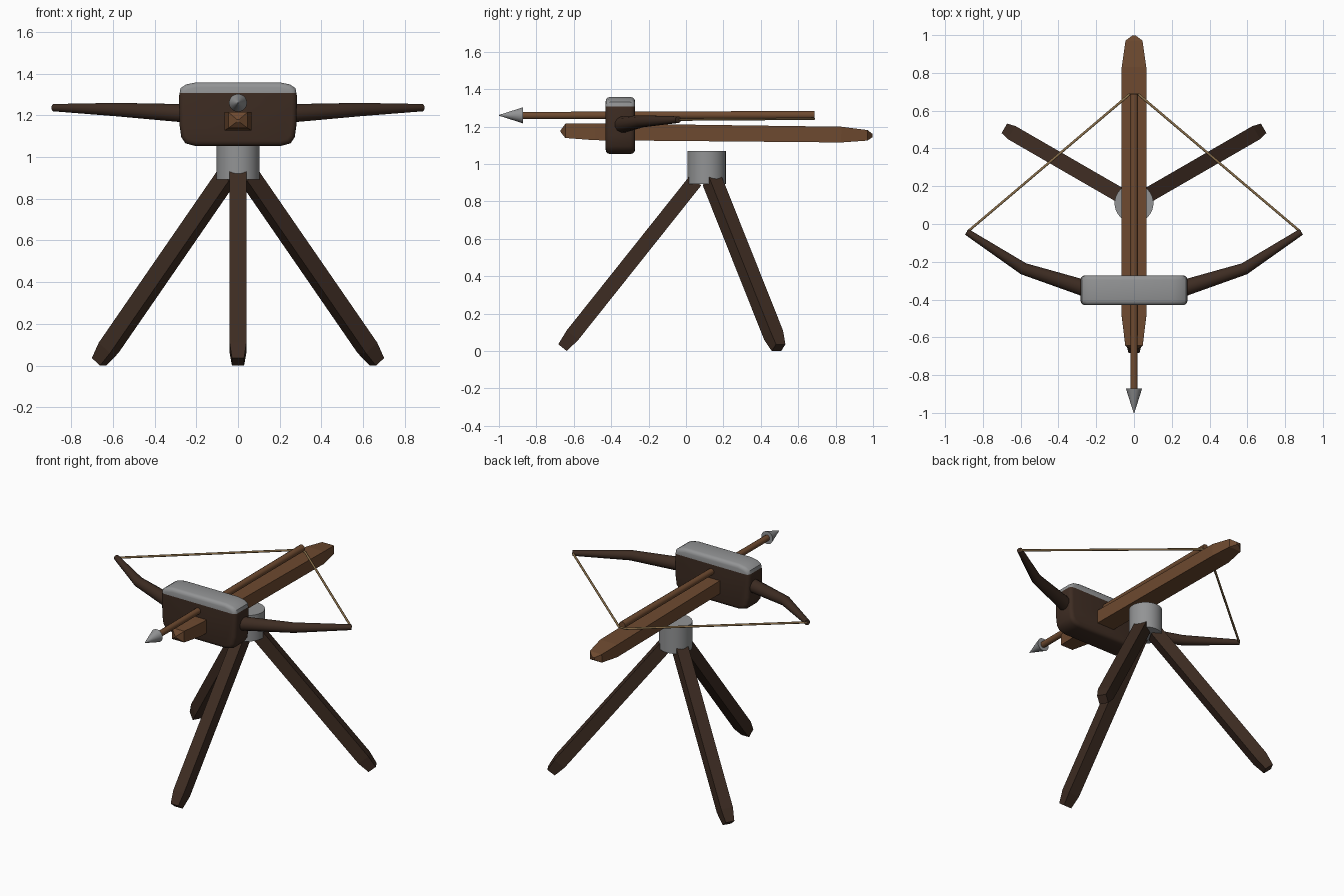
import bpy, bmesh, math
from mathutils import Vector

if "Cube" in bpy.data.objects:
    bpy.data.objects.remove(bpy.data.objects["Cube"])


def material(name, rgb):
    m = bpy.data.materials.new(name)
    m.diffuse_color = (*rgb, 1)
    m.use_nodes = True
    m.node_tree.nodes["Principled BSDF"].inputs["Base Color"].default_value = m.diffuse_color
    return m


DARK = material("dark wood", (0.047, 0.025, 0.016))
WOOD = material("brown wood", (0.155, 0.068, 0.029))
STEEL = material("grey steel", (0.29, 0.295, 0.30))
CORD = material("tan cord", (0.24, 0.15, 0.065))


def finish(name, bm, mats, angle=None):
    bmesh.ops.recalc_face_normals(bm, faces=bm.faces[:])
    me = bpy.data.meshes.new(name)
    bm.to_mesh(me)
    bm.free()
    for m in mats:
        me.materials.append(m)
    if angle:
        me.shade_smooth()
        me.set_sharp_from_angle(angle=math.radians(angle))
    ob = bpy.data.objects.new(name, me)
    bpy.context.collection.objects.link(ob)
    return ob


def loft(name, sections, sides, mat, angle=None):
    """Skin a path of (centre, half width, half height) sections."""
    bm = bmesh.new()
    pts = [Vector(s[0]) for s in sections]
    rings = []
    for i, (_, w, h) in enumerate(sections):
        t = (pts[min(i + 1, len(pts) - 1)] - pts[max(i - 1, 0)]).normalized()
        side = t.cross(Vector((0, 0, 1))).normalized()
        up = side.cross(t)
        k = math.sqrt(2) if sides == 4 else 1
        ring = []
        for j in range(sides):
            a = 2 * math.pi * (j + 0.5) / sides
            ring.append(bm.verts.new(pts[i] + side * (k * w * math.cos(a)) + up * (k * h * math.sin(a))))
        rings.append(ring)
    for a, b in zip(rings, rings[1:]):
        for j in range(sides):
            n = (j + 1) % sides
            bm.faces.new((a[j], a[n], b[n], b[j]))
    bm.faces.new(rings[0])
    bm.faces.new(rings[-1])
    return finish(name, bm, [mat], angle)


# Tripod legs spread around the pivot
PIVOT = Vector((0, 0.11, 0))
for name, deg in (("front_leg", -90), ("right_rear_leg", 30), ("left_rear_leg", 150)):
    d = Vector((math.cos(math.radians(deg)), math.sin(math.radians(deg)), 0))
    top = PIVOT + d * 0.06 + Vector((0, 0, 0.91))
    foot = PIVOT + d * 0.77 + Vector((0, 0, 0.018))
    ankle = foot.lerp(top, 0.075)
    loft(name, [(top, 0.04, 0.04), (ankle, 0.04, 0.04), (foot, 0.029, 0.029)], 4, DARK)

# Pivot collar
loft_z = bmesh.new()
bmesh.ops.create_cone(loft_z, cap_ends=True, segments=32, radius1=0.103, radius2=0.103, depth=0.177)
bmesh.ops.translate(loft_z, verts=loft_z.verts[:], vec=(0, 0.11, 0.981))
finish("pivot_collar", loft_z, [STEEL], 40)

# Stock with tapered, pointed ends
loft("stock", [((0, -0.67, 1.175), 0.006, 0.006), ((0, -0.645, 1.177), 0.046, 0.038),
               ((0, -0.49, 1.172), 0.065, 0.045), ((0, 0.83, 1.157), 0.065, 0.042),
               ((0, 0.97, 1.153), 0.045, 0.028), ((0, 0.998, 1.152), 0.008, 0.008)], 4, WOOD)

# Bow block with steel cap: rounded outline, softened rims
half = [(0.2, 1.358), (0.25, 1.348), (0.276, 1.33), (0.283, 1.29), (0.28, 1.15),
        (0.272, 1.095), (0.252, 1.066), (0.205, 1.053)]
outline = half + [(-x, z) for x, z in reversed(half)]
bm = bmesh.new()
front = bm.faces.new([bm.verts.new((x, -0.43, z)) for x, z in outline])
ext = bmesh.ops.extrude_face_region(bm, geom=[front], use_keep_orig=True)
moved = [g for g in ext["geom"] if isinstance(g, bmesh.types.BMVert)]
bmesh.ops.translate(bm, verts=moved, vec=(0, 0.158, 0))
bmesh.ops.recalc_face_normals(bm, faces=bm.faces[:])
rims = [e for e in bm.edges if abs(e.verts[0].co.y - e.verts[1].co.y) < 1e-4]
bmesh.ops.bevel(bm, geom=rims, offset=0.024, segments=3, profile=0.5, affect='EDGES', clamp_overlap=True)
bmesh.ops.bisect_plane(bm, geom=bm.verts[:] + bm.edges[:] + bm.faces[:],
                       plane_co=(0, 0, 1.307), plane_no=(0, 0, 1))
for f in bm.faces:
    f.material_index = 1 if f.calc_center_median().z > 1.307 else 0
finish("bow_block", bm, [DARK, STEEL], 40)

# Bow arms
for name, s in (("right_arm", 1), ("left_arm", -1)):
    path = [((0.2, -0.36, 1.208), 0.048), ((0.29, -0.331, 1.212), 0.044),
            ((0.585, -0.237, 1.228), 0.033), ((0.885, -0.042, 1.237), 0.018)]
    loft(name, [((s * x, y, z), r, r) for (x, y, z), r in path], 12, DARK, 40)

# Drawn bowstring
string = [(0.88, -0.04, 1.237), (0.025, 0.685, 1.242), (-0.025, 0.685, 1.242), (-0.88, -0.04, 1.237)]
loft("bowstring", [(p, 0.007, 0.007) for p in string], 8, CORD, 60)

# Bolt shaft and head
loft("bolt_shaft", [((0, -0.88, 1.259), 0.02, 0.02), ((0, 0.688, 1.261), 0.023, 0.023)], 12, WOOD, 40)
loft("bolt_head", [((0, -0.872, 1.26), 0.043, 0.043), ((0, -1.0, 1.26), 0.002, 0.002)], 24, STEEL, 40)
